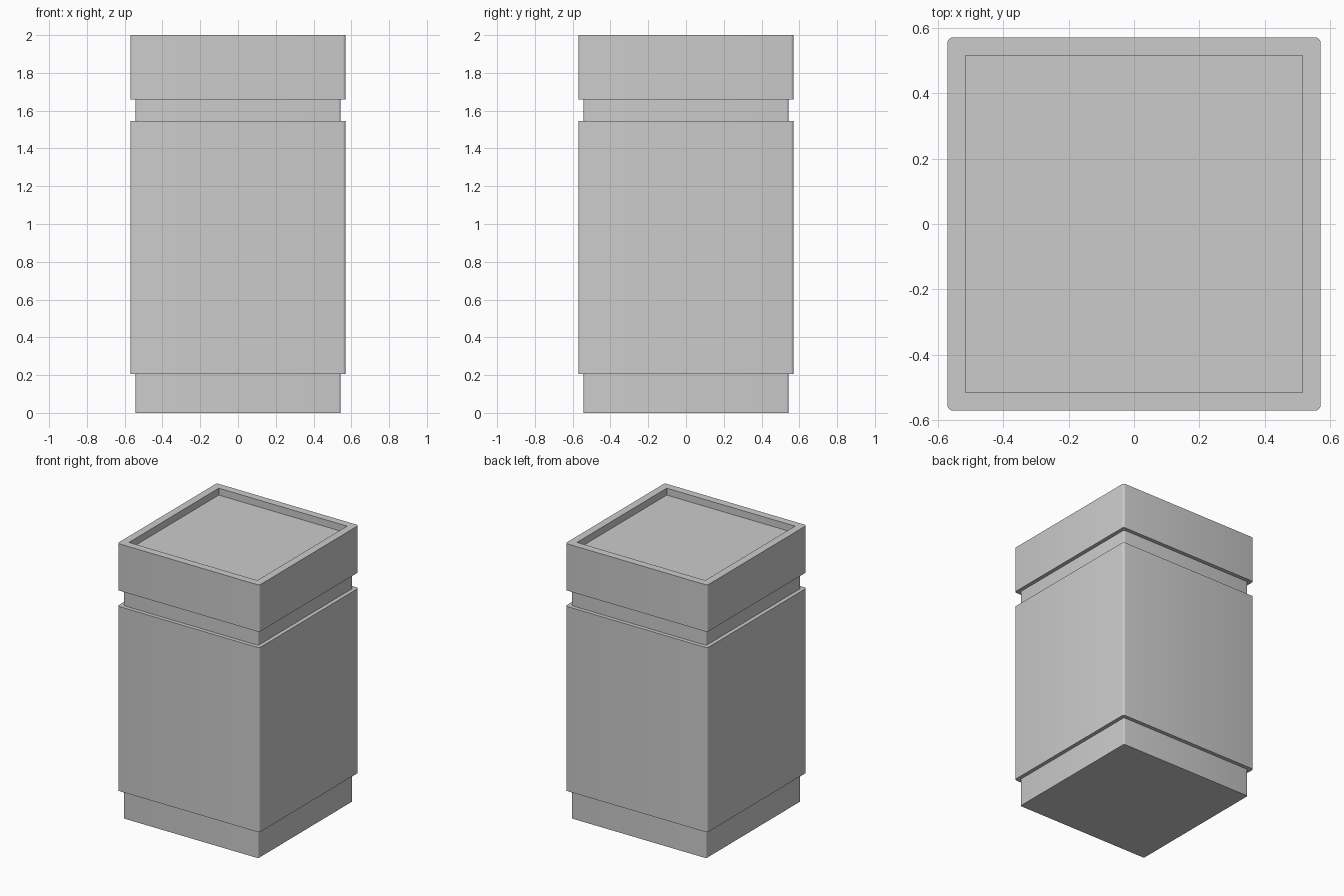
import bpy, bmesh
from math import sin, cos, pi

if "Cube" in bpy.data.objects:
    bpy.data.objects.remove(bpy.data.objects["Cube"])

SEGMENTS = 4  # facets per rounded corner


def rounded_ring(bm, half, radius, z):
    """Loop of vertices around a rounded square."""
    c = half - radius
    ring = []
    for k, (sx, sy) in enumerate([(1, 1), (-1, 1), (-1, -1), (1, -1)]):
        for i in range(SEGMENTS + 1):
            a = (k + i / SEGMENTS) * pi / 2
            ring.append(bm.verts.new((sx * c + radius * cos(a), sy * c + radius * sin(a), z)))
    return ring


def stacked_shell(name, profile):
    """Skin a list of (half width, corner radius, height) sections into a closed shell."""
    bm = bmesh.new()
    rings = [rounded_ring(bm, *section) for section in profile]
    for low, high in zip(rings, rings[1:]):
        n = len(low)
        for i in range(n):
            j = (i + 1) % n
            bm.faces.new((low[i], low[j], high[j], high[i]))
    bm.faces.new(rings[0][::-1])
    bm.faces.new(rings[-1])
    bmesh.ops.remove_doubles(bm, verts=bm.verts[:], dist=1e-5)  # collapse sharp corners
    bmesh.ops.recalc_face_normals(bm, faces=bm.faces[:])
    mesh = bpy.data.meshes.new(name)
    bm.to_mesh(mesh)
    bm.free()
    obj = bpy.data.objects.new(name, mesh)
    bpy.context.collection.objects.link(obj)
    bpy.context.view_layer.objects.active = obj
    obj.select_set(True)
    bpy.ops.object.shade_smooth_by_angle(angle=pi / 6)
    obj.select_set(False)
    return obj


OUTER, INNER, RECESS = 0.57, 0.542, 0.515
R = 0.016

stacked_shell("square_bin", [
    # recessed plinth
    (INNER, R * 0.6, 0.0), (INNER, R * 0.6, 0.205),
    # main body
    (OUTER, R, 0.205), (OUTER, R, 1.545),
    # neck groove
    (INNER, R * 0.6, 1.545), (INNER, R * 0.6, 1.66),
    # top block with rim and sunken tray
    (OUTER, R, 1.66), (OUTER, R, 2.0),
    (RECESS, 0.0, 2.0), (RECESS, 0.0, 1.95),
])
